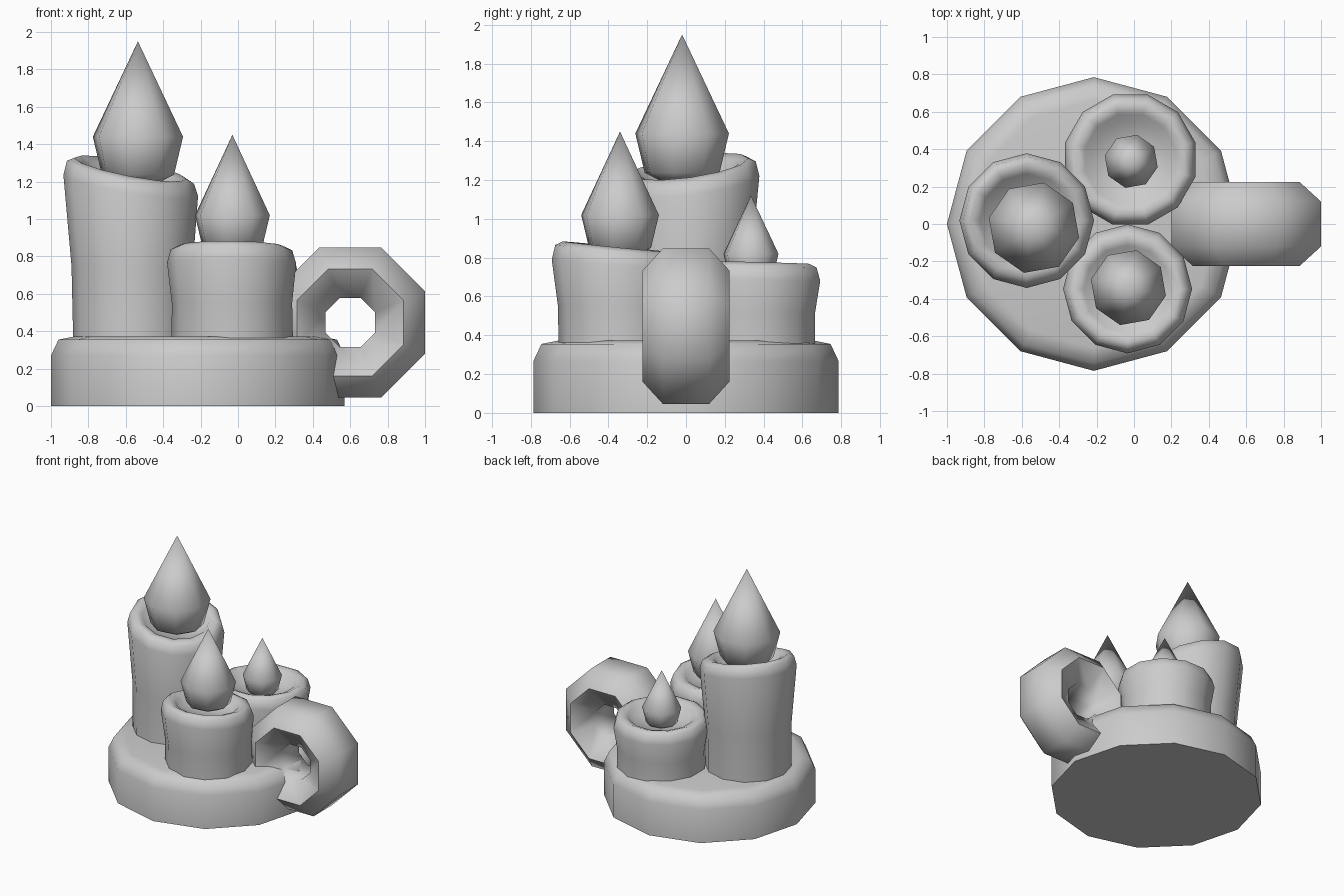
import bpy, bmesh
from math import sin, cos, pi, radians

if "Cube" in bpy.data.objects:
    bpy.data.objects.remove(bpy.data.objects["Cube"])


def finish(name, bm):
    bmesh.ops.recalc_face_normals(bm, faces=bm.faces)
    mesh = bpy.data.meshes.new(name)
    bm.to_mesh(mesh)
    bm.free()
    ob = bpy.data.objects.new(name, mesh)
    bpy.context.collection.objects.link(ob)
    bpy.ops.object.select_all(action='DESELECT')
    ob.select_set(True)
    bpy.context.view_layer.objects.active = ob
    bpy.ops.object.shade_smooth_by_angle(angle=radians(60))
    return ob


def lathe(name, profile, sides, place, phase=0.0):
    """Spin (radius, height) pairs; radius 0 makes a pole. place() positions each point."""
    bm = bmesh.new()
    rings = []
    for r, z in profile:
        n = sides if r > 0 else 1
        rings.append([bm.verts.new(place(r * cos(2 * pi * i / sides + phase),
                                         r * sin(2 * pi * i / sides + phase), z))
                      for i in range(n)])
    for a, b in zip(rings, rings[1:]):
        for i in range(sides):
            j = (i + 1) % sides
            quad = [a[i % len(a)], a[j % len(a)], b[j % len(b)], b[i % len(b)]]
            bm.faces.new(list(dict.fromkeys(quad)))
    for ring in (rings[0], rings[-1]):
        if len(ring) > 1:
            bm.faces.new(ring)
    return finish(name, bm)


def candle(name, bottom, top, r0, r1, height, tilt, phase):
    """Leaning candle with a rounded, slanted rim and a dished top."""
    z0 = 0.3
    profile = [(r0, z0), ((r0 * 2 + r1) / 3 - 0.01, z0 + (height - z0) * 0.45),
               (r1, height - 0.09), (r1 - 0.02, height - 0.02), (r1 - 0.06, height),
               (r1 - 0.11, height - 0.02), (r1 - 0.15, height - 0.07), (0, height - 0.09)]

    def place(x, y, z):
        t = (z - z0) / (height - z0)
        return (bottom[0] + (top[0] - bottom[0]) * t + x,
                bottom[1] + (top[1] - bottom[1]) * t + y,
                z + (tilt[0] * x + tilt[1] * y) * t * t)
    lathe(name, profile, 12, place, phase)


def flame(name, x0, y0, r, z_wide, z_tip):
    """Teardrop with a pointed tip."""
    profile = [(0, z_wide - r * 1.08), (r * 0.45, z_wide - r * 1.0),
               (r * 0.80, z_wide - r * 0.82), (r, z_wide), (0, z_tip)]
    lathe(name, profile, 8, lambda x, y, z: (x0 + x, y0 + y, z), radians(22.5 + 55))


# Round tray
lathe("tray", [(0.785, 0), (0.785, 0.27), (0.745, 0.355), (0.66, 0.372), (0, 0.372)],
      12, lambda x, y, z: (x - 0.215, y, z))

# Candles
candle("tall_candle", (-0.56, 0.0), (-0.575, 0.02), 0.32, 0.36, 1.27, (-0.19, 0.14), 0)
candle("front_candle", (-0.03, -0.33), (-0.035, -0.35), 0.325, 0.345, 0.855, (-0.01, -0.1), 0)
candle("back_candle", (-0.02, 0.34), (-0.02, 0.345), 0.335, 0.36, 0.775, (0.01, -0.025), radians(15))

# Flames
flame("tall_flame", -0.535, -0.02, 0.247, 1.44, 1.95)
flame("front_flame", -0.03, -0.34, 0.205, 1.02, 1.45)
flame("back_flame", -0.015, 0.335, 0.145, 0.82, 1.12)

# Ring handle: eight segments with a six-sided section
bm = bmesh.new()
section = [(0.4, -0.12), (0.4, 0.12), (0.285, 0.225), (0.132, 0.12), (0.132, -0.12), (0.285, -0.225)]
rings = []
for k in range(8):
    a = pi / 4 * k + pi / 8
    rings.append([bm.verts.new((0.6 + r / cos(pi / 8) * cos(a), y, 0.447 + r / cos(pi / 8) * sin(a)))
                  for r, y in section])
for k in range(8):
    a, b = rings[k], rings[(k + 1) % 8]
    for i in range(6):
        j = (i + 1) % 6
        bm.faces.new((a[i], a[j], b[j], b[i]))
finish("ring_handle", bm)
